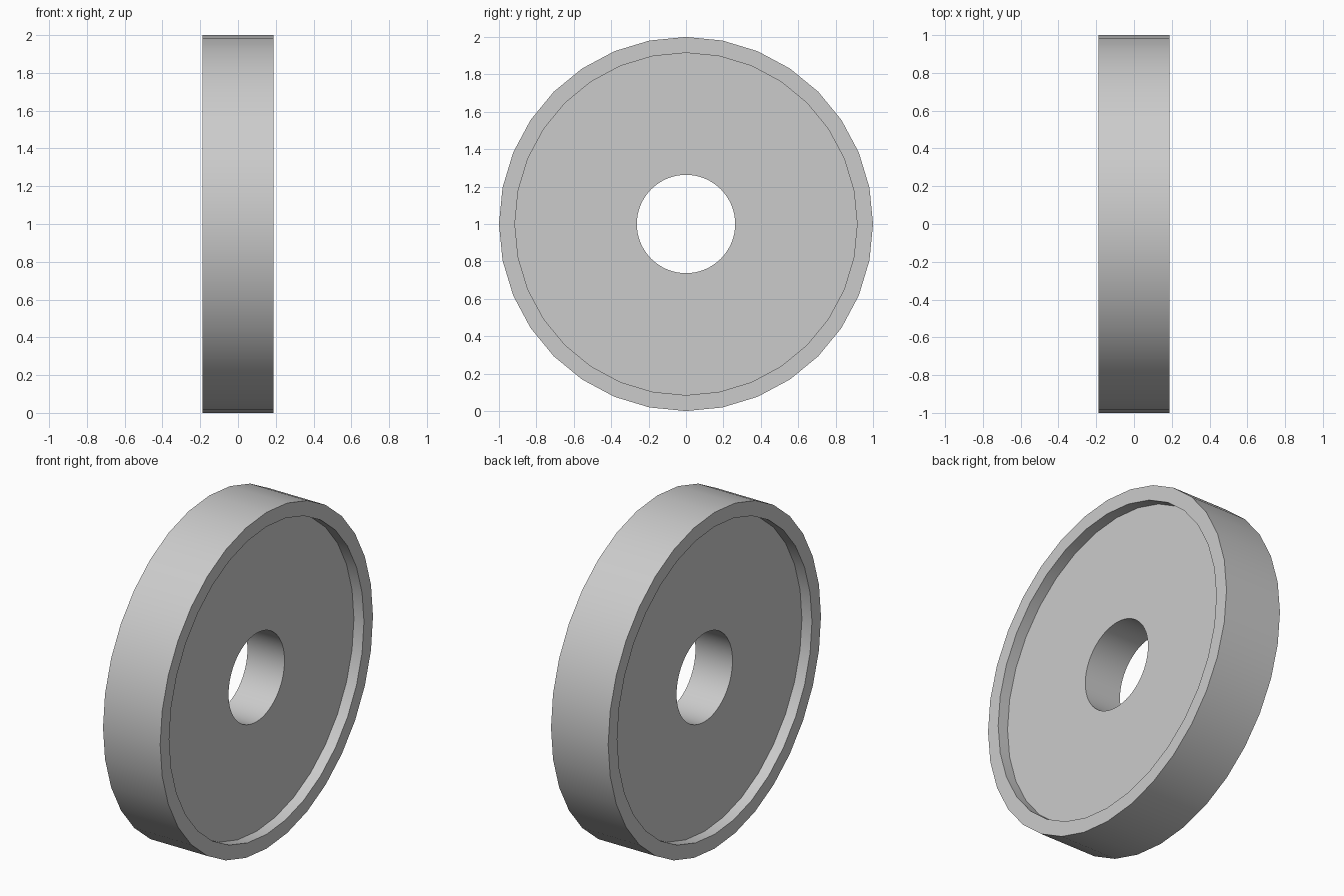
import bpy, bmesh, math

if "Cube" in bpy.data.objects:
    bpy.data.objects.remove(bpy.data.objects["Cube"])

R, R_IN, R_HOLE = 1.0, 0.915, 0.263   # outer, recess and bore radii
HW, HD = 0.188, 0.122                 # half widths of rim and web
SIDES = 32


def lathe(name, profile, n, closed=False, facet=()):
    """Spin (x, radius) points around the x axis; rings in facet keep SIDES corners."""
    bm = bmesh.new()
    rings = []
    for k, (x, r) in enumerate(profile):
        ring = []
        for i in range(n):
            a = 2 * math.pi * i / n
            # odd points sit on the chords of the coarser polygon
            rr = r * math.cos(math.pi / SIDES) if k in facet and i % 2 else r
            ring.append(bm.verts.new((x, rr * math.sin(a), R + rr * math.cos(a))))
        rings.append(ring)
    pairs = list(zip(rings, rings[1:]))
    if closed:
        pairs.append((rings[-1], rings[0]))
    for a, b in pairs:
        for i in range(n):
            j = (i + 1) % n
            bm.faces.new((a[i], a[j], b[j], b[i]))
    mesh = bpy.data.meshes.new(name)
    bm.to_mesh(mesh)
    bm.free()
    ob = bpy.data.objects.new(name, mesh)
    bpy.context.collection.objects.link(ob)
    bpy.ops.object.select_all(action='DESELECT')
    ob.select_set(True)
    bpy.context.view_layer.objects.active = ob
    bpy.ops.object.shade_smooth_by_angle(angle=math.radians(40))
    return ob


# outer rim with raised lips on both sides
lathe("wheel_rim", [(-HD, R_IN), (-HW, R_IN), (-HW, R), (HW, R), (HW, R_IN), (HD, R_IN)], SIDES)

# recessed web with the round axle bore
lathe("wheel_web", [(HD, R_IN), (HD, R_HOLE), (-HD, R_HOLE), (-HD, R_IN)], 2 * SIDES, facet=(0, 3))
